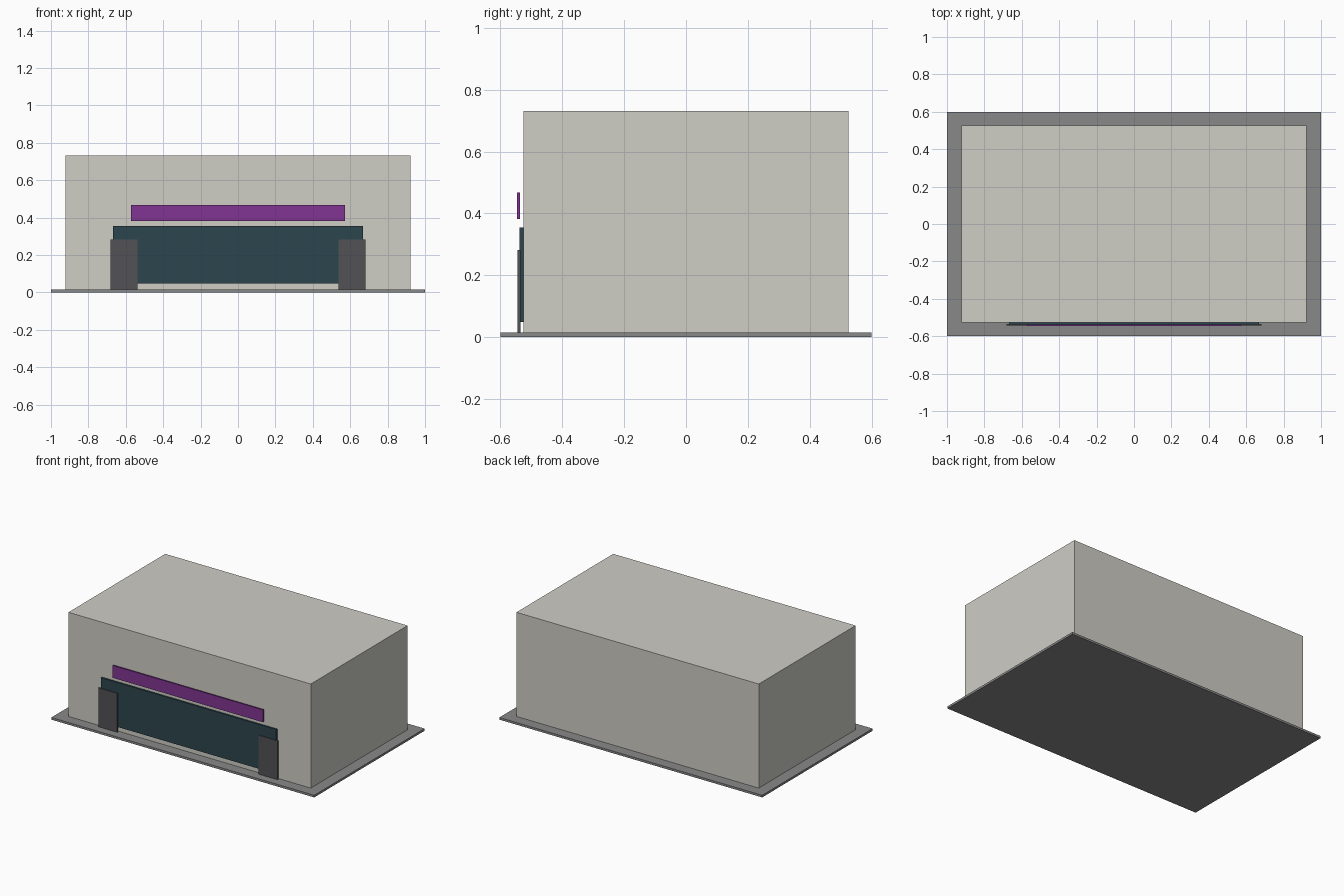
import bpy

if "Cube" in bpy.data.objects:
    bpy.data.objects.remove(bpy.data.objects["Cube"])


def paint(name, rgb):
    mat = bpy.data.materials.new(name)
    mat.diffuse_color = (*rgb, 1)
    mat.use_nodes = True
    mat.node_tree.nodes["Principled BSDF"].inputs["Base Color"].default_value = mat.diffuse_color
    return mat


def box(name, x, y, z, mat=None):
    """Box spanning the (min, max) ranges on each axis."""
    spans = (x, y, z)
    bpy.ops.mesh.primitive_cube_add(size=1, location=[(a + b) / 2 for a, b in spans])
    ob = bpy.context.object
    ob.name = name
    ob.scale = [b - a for a, b in spans]
    bpy.ops.object.transform_apply(location=False, rotation=False, scale=True)
    if mat:
        ob.data.materials.append(mat)
    return ob


wall = paint("wall_paint", (0.62, 0.61, 0.56))
glass = paint("dark_glass", (0.025, 0.06, 0.075))
purple = paint("sign_purple", (0.22, 0.035, 0.29))
dark = paint("pillar_grey", (0.085, 0.085, 0.09))
slab = paint("pavement_grey", (0.25, 0.25, 0.25))

# Pavement slab and main building block
box("pavement", (-1, 1), (-0.6, 0.6), (0, 0.015), slab)
box("building", (-0.922, 0.922), (-0.526, 0.526), (0.015, 0.731), wall)

# Shop front: window, sign board and the two side pillars
box("shop_window", (-0.667, 0.667), (-0.538, -0.526), (0.049, 0.354), glass)
box("sign_board", (-0.572, 0.572), (-0.546, -0.537), (0.382, 0.467), purple)
for side, name in ((-1, "left_pillar"), (1, "right_pillar")):
    box(name, sorted((side * 0.538, side * 0.682)), (-0.544, -0.535), (0.015, 0.282), dark)
